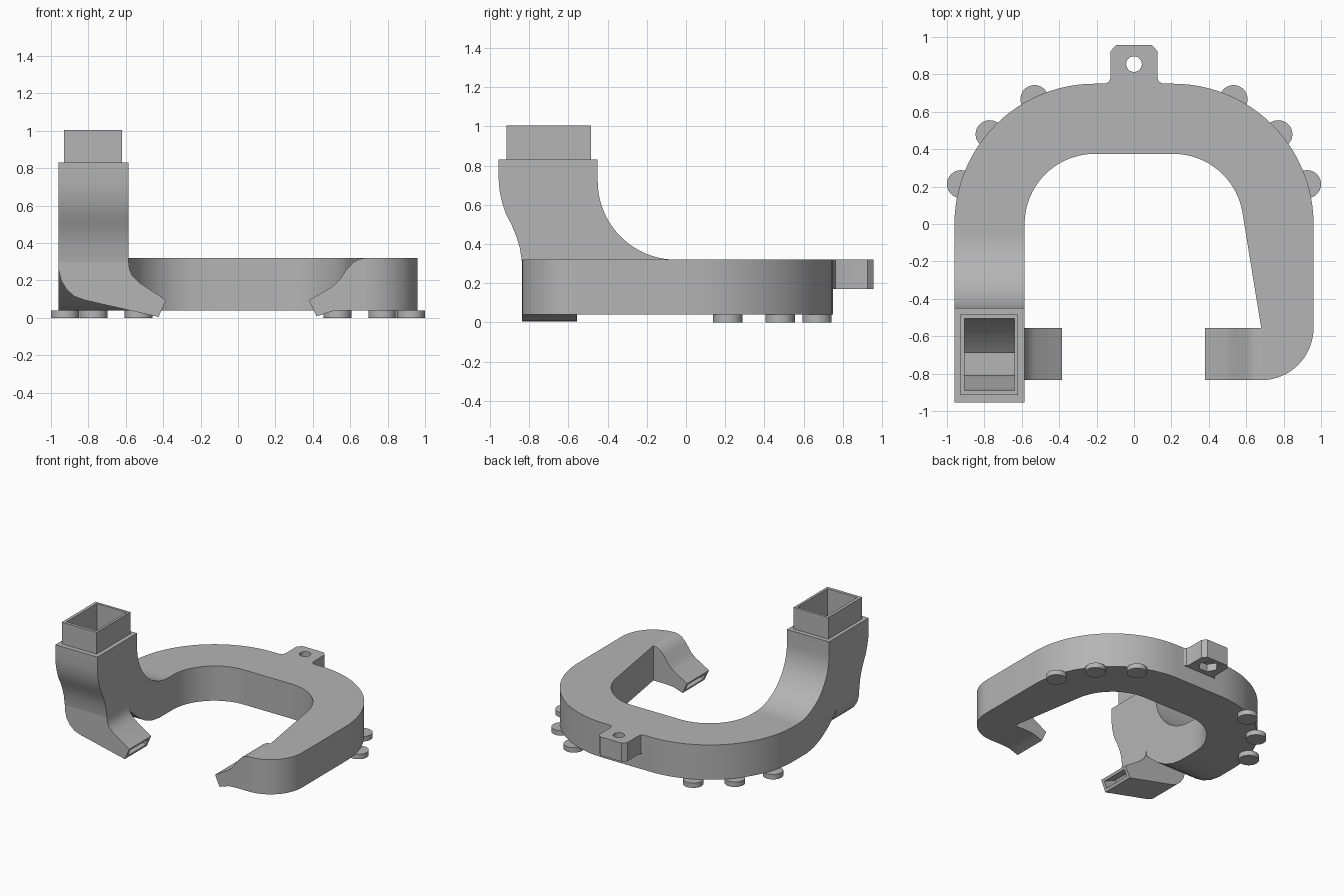
import bpy, bmesh
from math import sin, cos, radians

if "Cube" in bpy.data.objects:
    bpy.data.objects.remove(bpy.data.objects["Cube"])

grey = bpy.data.materials.new("plain grey")
grey.use_nodes = True
GREY = (0.46, 0.46, 0.46, 1)
grey.diffuse_color = GREY
grey.node_tree.nodes["Principled BSDF"].inputs["Base Color"].default_value = GREY


def arc(cx, cy, r, a0, a1, n=16):
    """Points along a circular arc, angles in degrees."""
    angles = [radians(a0 + (a1 - a0) * i / n) for i in range(n + 1)]
    return [(cx + r * cos(a), cy + r * sin(a)) for a in angles]


def prism(name, pts, axis, lo, hi):
    """Extrude a closed 2D profile along one axis."""
    place = {"x": lambda p, d: (d, p[0], p[1]),
             "y": lambda p, d: (p[0], d, p[1]),
             "z": lambda p, d: (p[0], p[1], d)}[axis]
    bm = bmesh.new()
    a = [bm.verts.new(place(p, lo)) for p in pts]
    b = [bm.verts.new(place(p, hi)) for p in pts]
    bm.faces.new(a)
    bm.faces.new(b[::-1])
    for i in range(len(pts)):
        j = (i + 1) % len(pts)
        bm.faces.new((a[i], b[i], b[j], a[j]))
    bmesh.ops.recalc_face_normals(bm, faces=bm.faces[:])
    mesh = bpy.data.meshes.new(name)
    bm.to_mesh(mesh)
    bm.free()
    mesh.materials.append(grey)
    ob = bpy.data.objects.new(name, mesh)
    bpy.context.collection.objects.link(ob)
    return ob


def rect(x0, x1, y0, y1):
    return [(x0, y0), (x1, y0), (x1, y1), (x0, y1)]


def activate(ob):
    bpy.ops.object.select_all(action="DESELECT")
    ob.select_set(True)
    bpy.context.view_layer.objects.active = ob


def cut(ob, cutter):
    cutter.hide_render = True
    mod = ob.modifiers.new("cut", "BOOLEAN")
    mod.operation = "DIFFERENCE"
    mod.solver = "EXACT"
    mod.object = cutter
    activate(ob)
    bpy.ops.object.modifier_apply(modifier=mod.name)


X0, X1 = -0.96, -0.585          # left-hand duct walls
Y0, Y1 = -0.835, -0.555         # nozzle front and back
BOTTOM, TOP = 0.04, 0.32

# Horseshoe duct
outline = (arc(-0.21, 0, 0.75, 180, 90, 24) + arc(0.21, 0, 0.75, 90, 0, 24)
           + arc(0.68, Y0 + 0.28, 0.28, 0, -90) + [(0.68, Y1)]
           + arc(0.21, 0, 0.375, 8, 90) + arc(-0.21, 0, 0.375, 90, 180)
           + [(X1, -0.05), (X0, -0.05)])
ring = prism("horseshoe_duct", outline, "z", BOTTOM, TOP)

# Inlet tower rising out of the duct
tower_side = (arc(-0.05, 0.72, 0.4, 270, 180, 20) + [(-0.45, 0.83), (-0.955, 0.83)]
              + [(-0.955, 0.73), (-0.95, 0.67), (-0.937, 0.61), (-0.917, 0.55),
                 (-0.89, 0.5), (-0.865, 0.44), (-0.847, 0.38), (-0.838, 0.32)]
              + [(Y0, 0.3), (Y1, 0.3), (Y1, 0.25), (-0.5, 0.2), (-0.43, 0.14),
                 (-0.35, 0.09), (-0.26, 0.055), (-0.17, BOTTOM), (-0.05, BOTTOM)])
tower = prism("inlet_tower", tower_side, "x", X0, X1)
socket = prism("inlet_socket", rect(-0.93, -0.62, -0.915, -0.485), "z", 0.8, 1.005)

shaft = prism("shaft_cutter", [
    (-0.505, 1.1), (-0.505, 0.7), (-0.53, 0.6), (-0.59, 0.5), (-0.69, 0.42), (-0.69, 0.33),
    (-0.81, 0.33), (-0.825, 0.45), (-0.87, 0.55), (-0.89, 0.65), (-0.89, 1.1)],
    "x", -0.905, -0.64)
cut(tower, shaft)
cut(socket, shaft)

# Outlet nozzles
left_profile = [
    (X0, 0.3), (X0, 0.26), (-0.945, 0.2), (-0.915, 0.15), (-0.875, 0.115), (-0.82, 0.095),
    (-0.425, 0.005), (-0.385, 0.095), (-0.53, 0.19), (-0.565, 0.225), (-0.58, 0.26), (X1, 0.3)]
right_profile = [
    (0.68, BOTTOM), (0.56, BOTTOM), (0.5, 0.035), (0.42, 0.008), (0.38, 0.095),
    (0.5, 0.165), (0.54, 0.2), (0.585, 0.265), (0.62, 0.3), (0.65, 0.315), (0.68, TOP)]
right_nozzle = prism("right_side_nozzle", right_profile, "y", Y0, Y1)
left_nozzle = prism("left_side_nozzle", left_profile, "y", Y0, Y1)
slots = []
for nozzle, side in ((left_nozzle, -1), (right_nozzle, 1)):
    slot_profile = [(side * x, z) for x, z in
                    ((0.36, 0.06), (0.385, 0.015), (0.53, 0.07), (0.5, 0.125))]
    slot = prism("slot_cutter", slot_profile, "y", Y0 + 0.025, Y1 - 0.025)
    cut(nozzle, slot)
    slots.append(slot)

# Mounting tab with bolt hole and hexagonal nut pocket
half_tab = [(0.15, 0.74), (0.15, 0.752), (0.132, 0.762), (0.125, 0.785),
            (0.125, 0.925), (0.095, 0.957)]
tab = prism("mounting_tab", half_tab + [(-x, y) for x, y in half_tab[::-1]], "z", 0.17, TOP)
bolt = prism("bolt_cutter", arc(0, 0.855, 0.042, 0, 345, 23), "z", 0, 0.5)
nut = prism("nut_cutter", arc(0, 0.855, 0.075, 0, 300, 5), "z", 0.1, 0.23)
cut(tab, bolt)
cut(tab, nut)

# Round feet, mirrored on both sides
feet = []
for side in (-1, 1):
    for x, y in ((0.925, 0.213), (0.772, 0.48), (0.532, 0.668)):
        feet.append(prism("foot", arc(side * x, y, 0.075, 0, 348.75, 31), "z", 0, BOTTOM))

for cutter in [shaft, bolt, nut] + slots:
    bpy.data.objects.remove(cutter)

for ob in [ring, tower, socket, left_nozzle, right_nozzle, tab] + feet:
    activate(ob)
    bpy.ops.object.shade_smooth_by_angle(angle=radians(32))
